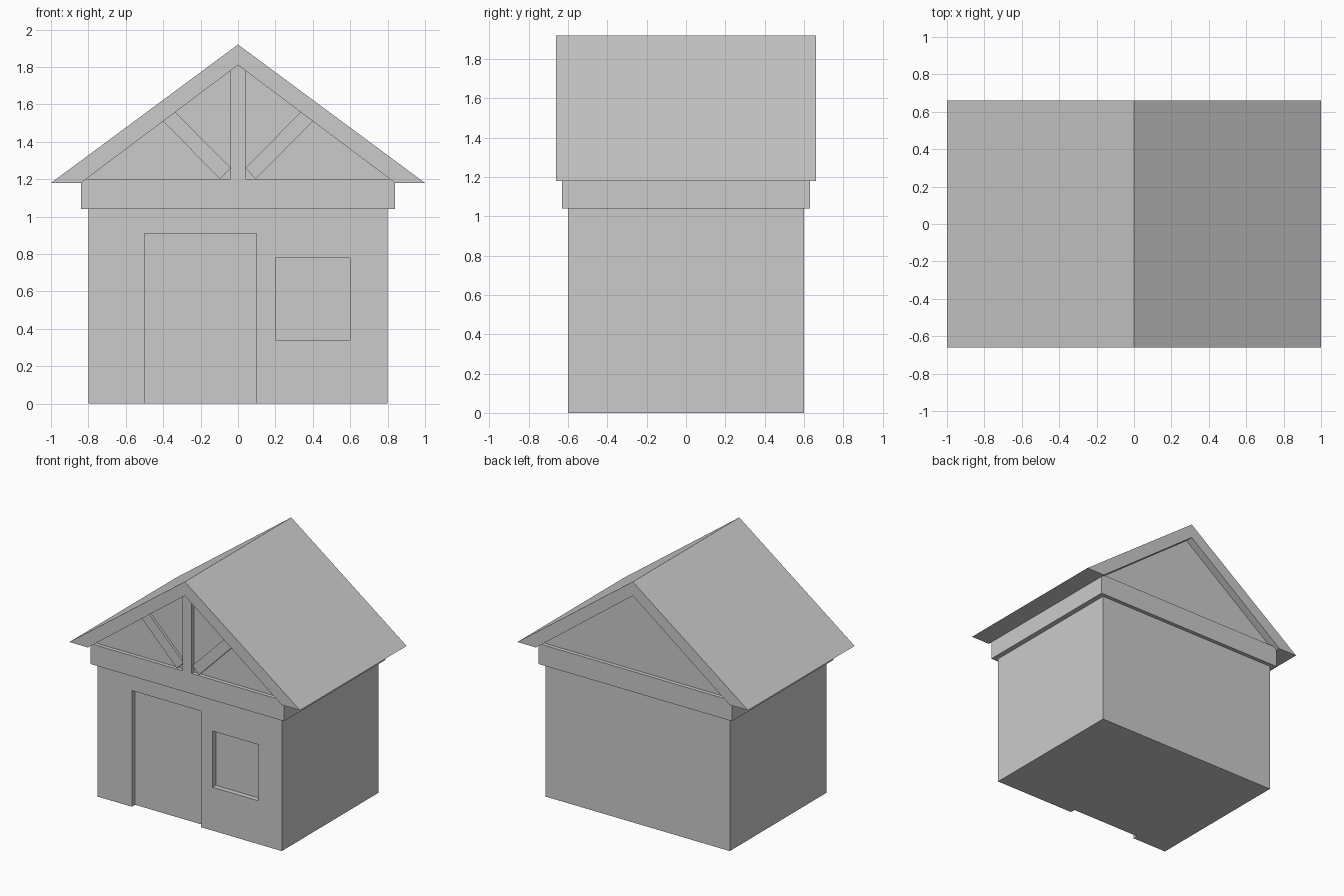
import bpy
import bmesh

cube = bpy.data.objects.get("Cube")
if cube:
    bpy.data.objects.remove(cube, do_unlink=True)

GREY = (0.6, 0.6, 0.6, 1)
mat = bpy.data.materials.new("plain_grey")
mat.use_nodes = True
mat.diffuse_color = GREY
mat.node_tree.nodes["Principled BSDF"].inputs["Base Color"].default_value = GREY


def prism(name, outline, y0, y1):
    """Extrude an x-z outline from y0 to y1."""
    bm = bmesh.new()
    face = bm.faces.new([bm.verts.new((x, y0, z)) for x, z in outline])
    new = bmesh.ops.extrude_face_region(bm, geom=[face])["geom"]
    verts = [v for v in new if isinstance(v, bmesh.types.BMVert)]
    bmesh.ops.translate(bm, verts=verts, vec=(0, y1 - y0, 0))
    bmesh.ops.recalc_face_normals(bm, faces=bm.faces)
    mesh = bpy.data.meshes.new(name)
    bm.to_mesh(mesh)
    bm.free()
    mesh.materials.append(mat)
    obj = bpy.data.objects.new(name, mesh)
    bpy.context.collection.objects.link(obj)
    return obj


def box(name, x0, x1, y0, y1, z0, z1):
    return prism(name, [(x0, z0), (x1, z0), (x1, z1), (x0, z1)], y0, y1)


# Walls with shallow door and window recesses
walls = box("walls", -0.8, 0.8, -0.6, 0.6, 0, 1.04)
recesses = [
    box("door_cutter", -0.5, 0.1, -0.7, -0.56, -0.1, 0.91),
    box("window_cutter", 0.2, 0.6, -0.7, -0.56, 0.34, 0.78),
]
bpy.context.view_layer.objects.active = walls
for cutter in recesses:
    cutter.hide_render = True
    mod = walls.modifiers.new("recess", "BOOLEAN")
    mod.operation = "DIFFERENCE"
    mod.solver = "EXACT"
    mod.object = cutter
    bpy.ops.object.modifier_apply(modifier=mod.name)
    bpy.data.objects.remove(cutter, do_unlink=True)

# Beam band around the top of the walls, trimmed under the roof slope
prism("beam_band", [(-0.84, 1.04), (0.84, 1.04), (0.84, 1.18), (0.813, 1.2),
                    (-0.813, 1.2), (-0.84, 1.18)], -0.63, 0.63)

# Gable wall filling the space below the roof
prism("gable_wall", [(-0.813, 1.2), (0.813, 1.2), (0, 1.81)], -0.6, 0.6)

# Pitched roof with level eaves
prism("roof", [(-1, 1.18), (-0.84, 1.18), (0, 1.81), (0.84, 1.18),
               (1, 1.18), (0, 1.92)], -0.66, 0.66)

# Front truss: king post and two braces
prism("king_post", [(-0.04, 1.2), (0.04, 1.2), (0.04, 1.78), (0, 1.81),
                    (-0.04, 1.78)], -0.63, -0.6)
for name, s in (("left_brace", 1), ("right_brace", -1)):
    prism(name, [(s * 0.095, 1.2), (s * 0.4, 1.51), (s * 0.335, 1.559),
                 (s * 0.04, 1.26)], -0.62, -0.6)
